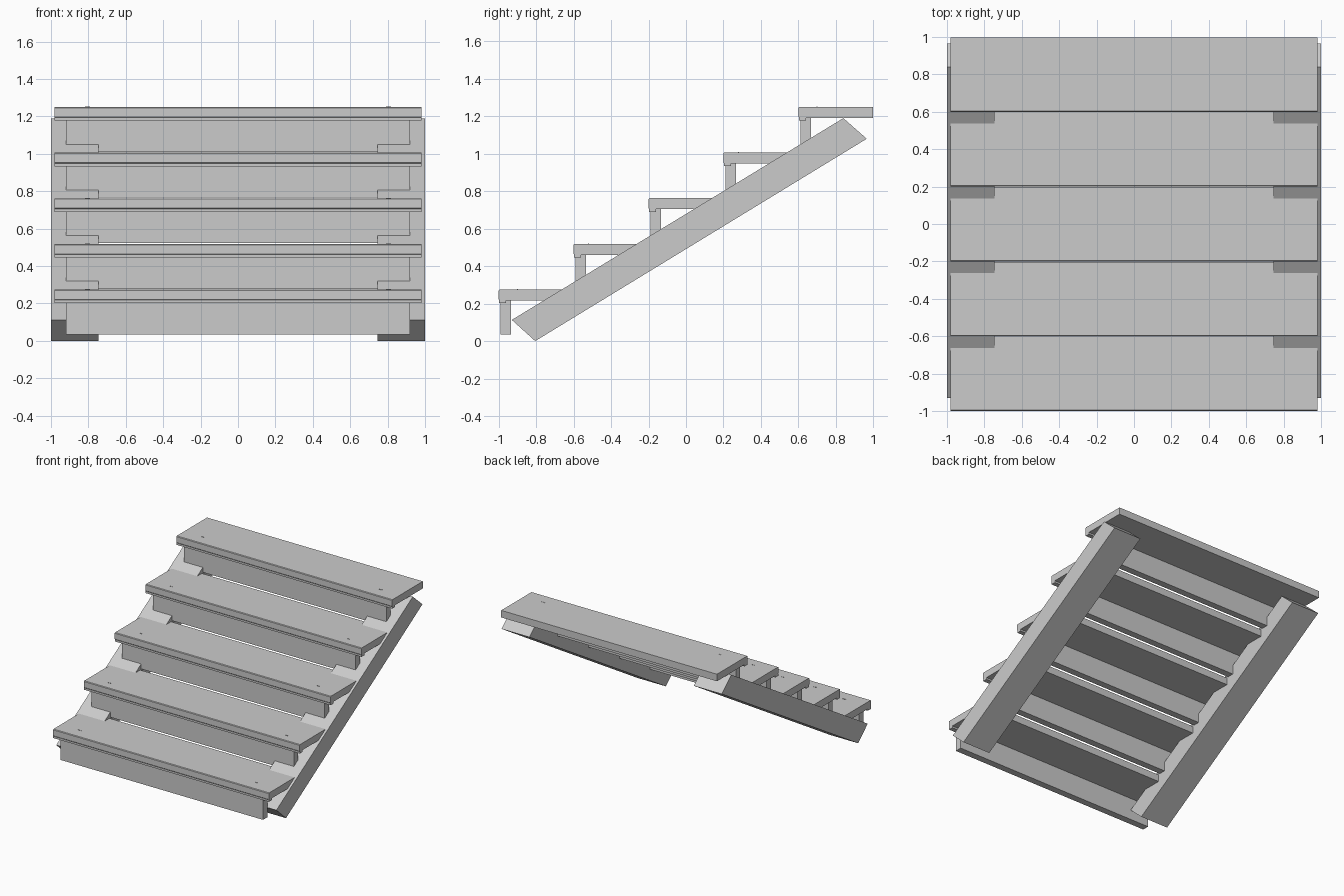
import bpy, bmesh

if "Cube" in bpy.data.objects:
    bpy.data.objects.remove(bpy.data.objects["Cube"])


def extrude_profile(name, profile, x0, x1):
    """Prism from a (y, z) outline, running along x."""
    bm = bmesh.new()
    a = [bm.verts.new((x0, y, z)) for y, z in profile]
    b = [bm.verts.new((x1, y, z)) for y, z in profile]
    bm.faces.new(a)
    bm.faces.new(b)
    n = len(profile)
    for i in range(n):
        j = (i + 1) % n
        bm.faces.new((a[i], a[j], b[j], b[i]))
    bmesh.ops.recalc_face_normals(bm, faces=bm.faces[:])
    mesh = bpy.data.meshes.new(name)
    bm.to_mesh(mesh)
    bm.free()
    ob = bpy.data.objects.new(name, mesh)
    bpy.context.collection.objects.link(ob)
    return ob


def box(name, x0, x1, y0, y1, z0, z1):
    return extrude_profile(name, [(y0, z0), (y1, z0), (y1, z1), (y0, z1)], x0, x1)


# Two wide sloping stringers
slope = [(-0.93, 0.113), (-0.805, 0.0), (0.965, 1.08), (0.84, 1.19)]
for side, (x0, x1) in {"left": (-1.0, -0.747), "right": (0.747, 1.0)}.items():
    extrude_profile(side + "_stringer", slope, x0, x1)

# Five steps
for i in range(5):
    y = -1.0 + 0.4 * i          # front edge of the tread
    z = 0.275 + 0.2438 * i      # top of the tread
    n = f"_{i + 1}"
    c = 0.005

    # Tread with eased front edges
    extrude_profile("tread" + n, [
        (y + c, z - 0.058), (y + 0.398, z - 0.058), (y + 0.398, z),
        (y + c, z), (y, z - c), (y, z - 0.058 + c)], -0.98, 0.98)
    # Nosing strip under the front of the tread
    box("nosing_strip" + n, -0.98, 0.98, y + 0.002, y + 0.04, z - 0.073, z - 0.057)
    # Riser board set back from the nosing
    box("riser" + n, -0.92, 0.92, y + 0.011, y + 0.067, z - 0.24, z - 0.057)
    # Small nail heads
    ny = y + (0.1 if i % 2 == 0 else 0.08)
    for side, x in (("left", -0.805), ("right", 0.805)):
        box(side + "_nail" + n, x - 0.014, x + 0.014, ny - 0.003, ny + 0.003,
            z - 0.01, z + 0.002)
